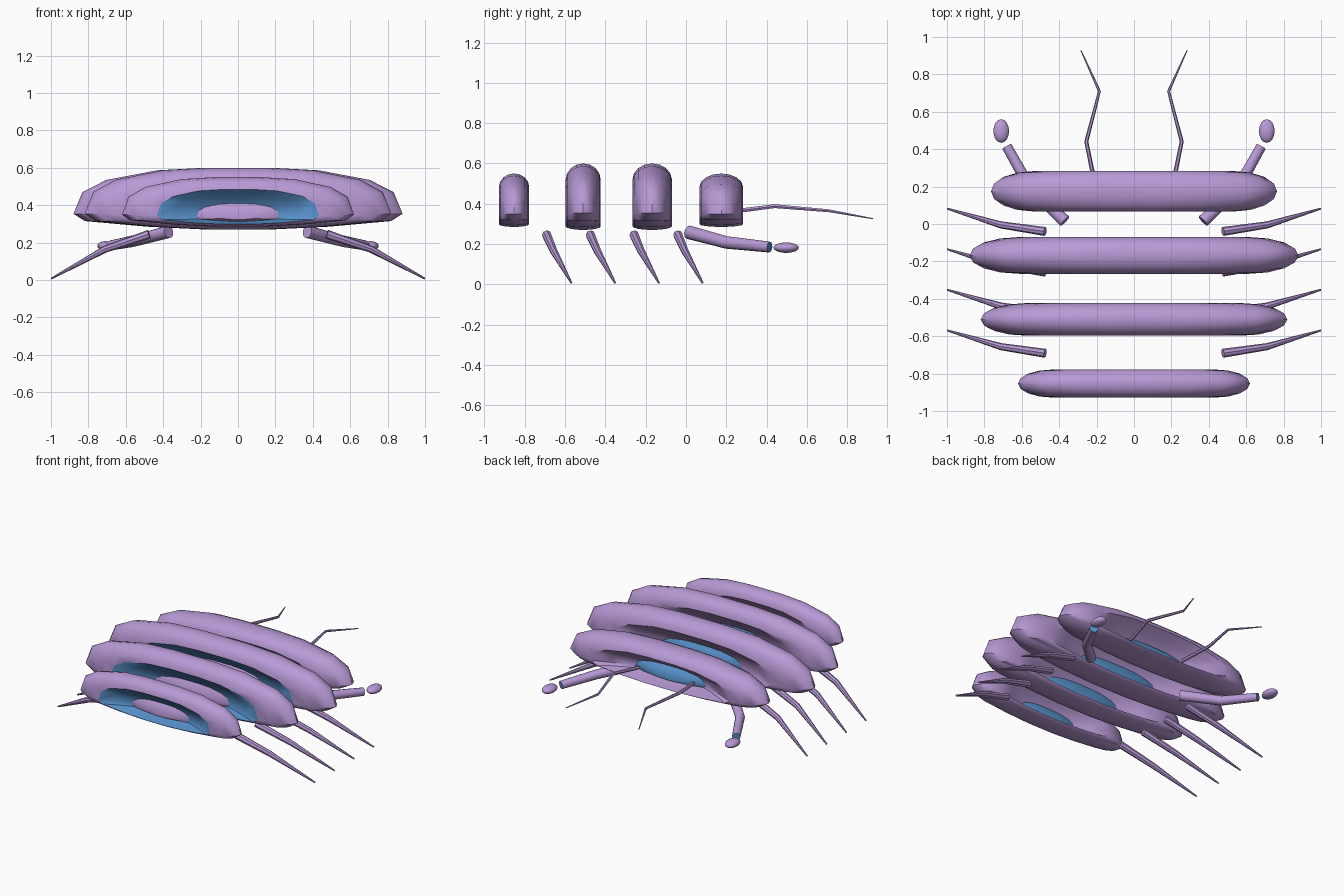
import bpy, bmesh, math
from mathutils import Vector

cube = bpy.data.objects.get("Cube")
if cube:
    bpy.data.objects.remove(cube)


def make_material(name, color):
    mat = bpy.data.materials.new(name)
    mat.use_nodes = True
    mat.diffuse_color = (*color, 1)
    mat.node_tree.nodes["Principled BSDF"].inputs["Base Color"].default_value = (*color, 1)
    return mat


PURPLE = make_material("lilac shell", (0.48, 0.32, 0.67))
BLUE = make_material("blue inner", (0.10, 0.29, 0.62))


def finish(bm, name, angle=40):
    bmesh.ops.recalc_face_normals(bm, faces=bm.faces)
    mesh = bpy.data.meshes.new(name)
    bm.to_mesh(mesh)
    bm.free()
    mesh.materials.append(PURPLE)
    mesh.materials.append(BLUE)
    obj = bpy.data.objects.new(name, mesh)
    bpy.context.collection.objects.link(obj)
    bpy.ops.object.select_all(action='DESELECT')
    obj.select_set(True)
    bpy.context.view_layer.objects.active = obj
    bpy.ops.object.shade_smooth_by_angle(angle=math.radians(angle))
    return obj


def bridge(bm, a, b, mat=0):
    n = len(a)
    for i in range(n):
        j = (i + 1) % n
        bm.faces.new((a[i], a[j], b[j], b[i])).material_index = mat


# Half outline of a shell plate, as fractions of half width and height
HALF = [(0.2, 1), (0.49, 0.95), (0.8, 0.76), (0.945, 0.52), (1, 0.09),
        (0.93, -0.25), (0.55, -0.75), (0.2, -1)]
OUTLINE = HALF + [(-x, z) for x, z in reversed(HALF)]
RIM = 0.7
AXIS_Z = 0.33


def shell_plate(name, y, half_width, top, bottom, half_depth):
    """Rounded oval band whose two sides sink into bowls that cross in the middle."""
    bm = bmesh.new()

    def ring(scale, dy):
        return [bm.verts.new((x * half_width * scale, y + dy * half_depth,
                              AXIS_Z + z * scale * (top - AXIS_Z if z > 0 else AXIS_Z - bottom)))
                for x, z in OUTLINE]

    # Outer band
    band = []
    for k in range(9):
        t = math.pi * (k / 8 - 0.5)
        band.append(ring(RIM + (1 - RIM) * math.cos(t), math.sin(t)))
    for a, b in zip(band, band[1:]):
        bridge(bm, a, b)

    # Bowls: blue opens to the front, lilac to the back
    for start, side, mat in ((band[0], -1, 1), (band[-1], 1, 0)):
        last = start
        for s in (0.56, 0.42, 0.28, 0.14):
            inner = ring(s, side * (1 - 1.37 * (1 - (s / RIM) ** 2)))
            bridge(bm, last, inner, mat)
            last = inner
        bm.faces.new(last).material_index = mat
    return finish(bm, name)


def tube(name, points, radii, sides=8, end_mat=0):
    """Tapered tube along a short path, with capped ends."""
    pts = [Vector(p) for p in points]
    bm = bmesh.new()
    rings = []
    for i, (p, r) in enumerate(zip(pts, radii)):
        tangent = pts[min(i + 1, len(pts) - 1)] - pts[max(i - 1, 0)]
        turn = tangent.to_track_quat('Z', 'Y')
        rings.append([bm.verts.new(p + turn @ Vector((r * math.cos(a), r * math.sin(a), 0)))
                      for a in (math.tau * k / sides for k in range(sides))])
    for a, b in zip(rings, rings[1:]):
        bridge(bm, a, b)
    bm.faces.new(rings[0])
    bm.faces.new(rings[-1]).material_index = end_mat
    return finish(bm, name)


# Shell plates
shell_plate("shell_plate_1", -0.853, 0.62, 0.55, 0.285, 0.075)
shell_plate("shell_plate_2", -0.51, 0.82, 0.60, 0.27, 0.087)
shell_plate("shell_plate_3", -0.168, 0.88, 0.60, 0.27, 0.098)
shell_plate("shell_plate_4", 0.175, 0.765, 0.55, 0.285, 0.108)

for side, label in ((1, "left"), (-1, "right")):
    # Walking legs
    for n in range(4):
        y = -0.04 - 0.217 * n
        tube(f"{label}_leg_{n + 1}",
             [(side * 0.475, y, 0.245), (side * 0.71, y + 0.035, 0.165),
              (side * 0.998, y + 0.122, 0.008)],
             (0.024, 0.019, 0.005))

    # Claw arm with a blue wrist end
    tube(f"{label}_claw_arm",
         [(side * 0.37, 0.015, 0.258), (side * 0.56, 0.2, 0.208),
          (side * 0.68, 0.415, 0.185)],
         (0.034, 0.031, 0.027), sides=12, end_mat=1)

    # Claw
    bm = bmesh.new()
    bmesh.ops.create_uvsphere(bm, u_segments=16, v_segments=10, radius=1)
    for v in bm.verts:
        v.co = Vector((side * 0.71 + v.co.x * 0.042, 0.497 + v.co.y * 0.063,
                       0.182 + v.co.z * 0.026))
    finish(bm, f"{label}_claw", 60)

    # Antenna
    tube(f"{label}_antenna",
         [(side * 0.21, 0.22, 0.36), (side * 0.255, 0.44, 0.388),
          (side * 0.185, 0.71, 0.365), (side * 0.283, 0.927, 0.326)],
         (0.012, 0.011, 0.008, 0.003), sides=6)
